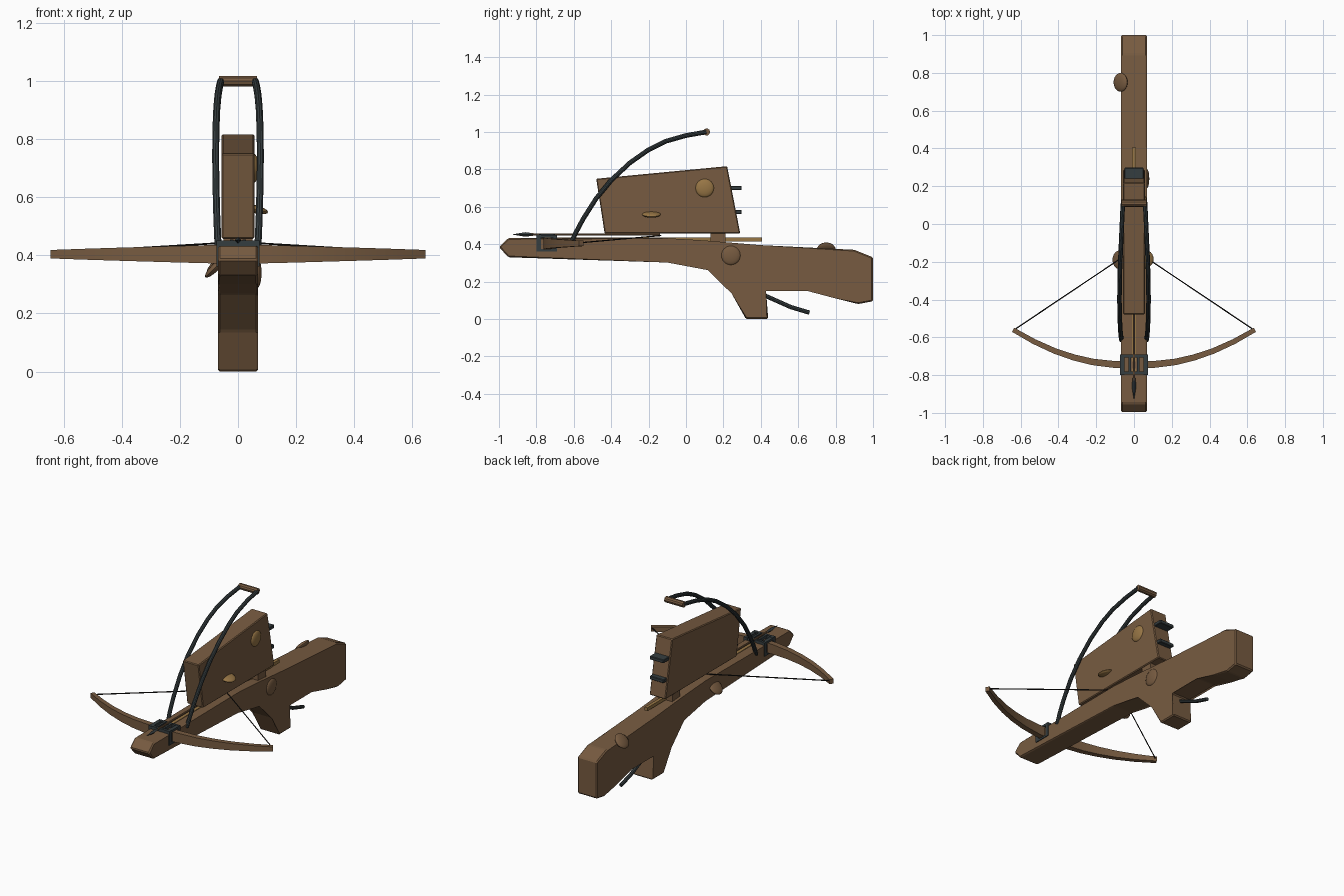
import bpy, bmesh, math
from mathutils import Vector

if "Cube" in bpy.data.objects:
    bpy.data.objects.remove(bpy.data.objects["Cube"])


def material(name, rgb):
    m = bpy.data.materials.new(name)
    m.diffuse_color = (*rgb, 1)
    m.use_nodes = True
    m.node_tree.nodes["Principled BSDF"].inputs["Base Color"].default_value = m.diffuse_color
    return m


WOOD = material("walnut wood", (0.185, 0.105, 0.052))
BRASS = material("brass", (0.31, 0.18, 0.06))
IRON = material("dark iron", (0.036, 0.047, 0.050))
CORD = material("black cord", (0.012, 0.011, 0.010))


def finish(name, bm, mat, smooth=True, bevel=0):
    if bevel:
        bmesh.ops.bevel(bm, geom=bm.edges[:], offset=bevel, segments=1, affect='EDGES')
    bmesh.ops.recalc_face_normals(bm, faces=bm.faces[:])
    for f in bm.faces:
        f.smooth = smooth
    me = bpy.data.meshes.new(name)
    bm.to_mesh(me)
    bm.free()
    if smooth:
        me.set_sharp_from_angle(angle=math.radians(35))
    me.materials.append(mat)
    ob = bpy.data.objects.new(name, me)
    bpy.context.collection.objects.link(ob)
    return ob


def extrude_profile(name, pts, half, mat, bevel):
    """Side outline in (y, z), given a thickness in x."""
    bm = bmesh.new()
    rings = [[bm.verts.new((x, y, z)) for y, z in pts] for x in (-half, half)]
    n = len(pts)
    for i in range(n):
        j = (i + 1) % n
        bm.faces.new((rings[0][i], rings[0][j], rings[1][j], rings[1][i]))
    for r in rings:
        bm.faces.new(r)
    return finish(name, bm, mat, False, bevel)


def box(name, lo, hi, mat, bevel=0):
    bm = bmesh.new()
    bmesh.ops.create_cube(bm, size=1)
    lo, hi = Vector(lo), Vector(hi)
    for v in bm.verts:
        v.co = (lo + hi) / 2 + v.co * (hi - lo)
    return finish(name, bm, mat, False, bevel)


def sweep(name, pts, radii, mat, up, sides=8, turn=0.0):
    """Tube along pts; radii holds (across, along up) per point."""
    bm = bmesh.new()
    pts, up, rings = [Vector(p) for p in pts], Vector(up), []
    for i, p in enumerate(pts):
        t = (pts[min(i + 1, len(pts) - 1)] - pts[max(i - 1, 0)]).normalized()
        a = t.cross(up).normalized()
        b = a.cross(t)
        ra, rb = radii[i] if isinstance(radii, list) else (radii, radii)
        angs = [turn + 2 * math.pi * k / sides for k in range(sides)]
        rings.append([bm.verts.new(p + a * ra * math.cos(q) + b * rb * math.sin(q)) for q in angs])
    for r, s in zip(rings, rings[1:]):
        for k in range(sides):
            j = (k + 1) % sides
            bm.faces.new((r[k], r[j], s[j], s[k]))
    bm.faces.new(rings[0])
    bm.faces.new(rings[-1])
    return finish(name, bm, mat)


def dome(name, loc, normal, r, t, mat):
    """Flattened round knob facing along normal."""
    bm = bmesh.new()
    bmesh.ops.create_uvsphere(bm, u_segments=24, v_segments=10, radius=1)
    q = Vector(normal).to_track_quat('Z', 'Y')
    for v in bm.verts:
        v.co = Vector(loc) + q @ Vector((v.co.x * r, v.co.y * r, v.co.z * t))
    return finish(name, bm, mat)


# Stock with pistol grip, and the magazine above it
extrude_profile("stock", [
    (-1, 0.385), (-0.95, 0.433), (-0.1, 0.432), (0.1, 0.42), (0.4, 0.395), (0.9, 0.37),
    (1, 0.33), (1, 0.095), (0.92, 0.08), (0.8, 0.11), (0.65, 0.157), (0.42, 0.157),
    (0.44, 0), (0.32, 0), (0.25, 0.14), (0.12, 0.268), (-0.1, 0.302), (-0.95, 0.33)],
    0.069, WOOD, 0.007)
extrude_profile("magazine", [(-0.48, 0.75), (0.22, 0.817), (0.29, 0.457), (-0.435, 0.457)],
                0.057, WOOD, 0.005)
box("magazine_foot", (-0.05, 0.13, 0.40), (0.05, 0.21, 0.458), WOOD)
for i, z in enumerate((0.70, 0.573)):
    box(f"magazine_latch_{i}", (-0.05, 0.2, z - 0.011), (0.05, 0.298, z + 0.011), IRON, 0.003)

# Bolt rail, bolt shaft and bolt head
box("bolt_rail", (-0.01, -0.78, 0.415), (0.01, 0.405, 0.436), BRASS)
sweep("bolt_shaft", [(0, -0.85, 0.452), (0, -0.14, 0.452)], 0.006, WOOD, (0, 0, 1))
sweep("bolt_head", [(0, -0.925, 0.452), (0, -0.86, 0.452), (0, -0.81, 0.452)],
      [(0.001, 0.001), (0.012, 0.012), (0.006, 0.006)], IRON, (0, 0, 1), 4)

# Bow limbs: one tapering curve of rectangular section
limb = [(0.64, -0.56, 0.0125), (0.53, -0.622, 0.0165), (0.42, -0.672, 0.02), (0.32, -0.706, 0.023),
        (0.22, -0.73, 0.026), (0.11, -0.743, 0.029)]
bow = [(-x, y, h) for x, y, h in limb] + [(0, -0.746, 0.031)] + limb[::-1]
sweep("bow", [(x, y, 0.404) for x, y, h in bow],
      [((0.008 + h * 0.35) * 1.414, (h + 0.002) * 1.414) for x, y, h in bow],
      WOOD, (0, 0, 1), 4, math.pi / 4)

# Bowstring drawn back under the magazine
sweep("bowstring", [(-0.637, -0.562, 0.408), (0, -0.135, 0.446), (0.637, -0.562, 0.408)],
      0.0035, CORD, (0, 0, 1), 6)

for s, side in ((-1, "left"), (1, "right")):
    # Iron bracket holding the bow
    def plate(part, x0, x1, y0, y1, z0, z1):
        box(f"bracket_{part}_{side}", (min(s * x0, s * x1), y0, z0),
            (max(s * x0, s * x1), y1, z1), IRON)
    plate("front", 0.055, 0.074, -0.8, -0.775, 0.37, 0.452)
    plate("back", 0.055, 0.074, -0.712, -0.69, 0.365, 0.44)
    plate("base", 0.055, 0.074, -0.8, -0.69, 0.362, 0.375)
    plate("top", 0.05, 0.074, -0.8, -0.69, 0.437, 0.45)
    plate("inner", 0.015, 0.028, -0.785, -0.7, 0.425, 0.455)
    # Curved cocking lever
    sweep(f"lever_{side}", [(s * x, y, z) for x, y, z in [
        (0.066, -0.615, 0.405), (0.070, -0.59, 0.46), (0.073, -0.55, 0.535), (0.076, -0.48, 0.645),
        (0.077, -0.40, 0.742), (0.076, -0.30, 0.835), (0.073, -0.20, 0.905), (0.069, -0.11, 0.950),
        (0.064, 0.0, 0.981), (0.059, 0.108, 1.0)]], 0.0125, IRON, (1, 0, 0), 10)
for i, y in enumerate((-0.79, -0.70)):
    box(f"bracket_bar_{i}", (-0.06, y - 0.008, 0.432), (0.06, y + 0.008, 0.452), IRON)

# Lever handle
sweep("lever_handle", [(-0.065, 0.11, 1.0), (0.065, 0.11, 1.0)], 0.019, WOOD, (0, 0, 1), 10)

# Trigger lever
sweep("trigger", [(0, 0.4, 0.135), (0, 0.47, 0.104), (0, 0.56, 0.064), (0, 0.66, 0.034)],
      0.0115, IRON, (1, 0, 0), 8)

# Round knobs
dome("magazine_knob", (0.055, 0.10, 0.70), (1, 0, 0), 0.05, 0.016, BRASS)
dome("magazine_thumb_peg", (0.055, -0.185, 0.56), (0.25, 0, 1), 0.05, 0.014, BRASS)
dome("stock_knob_right", (0.067, 0.24, 0.34), (1, 0, 0), 0.052, 0.014, WOOD)
dome("stock_knob_rear", (-0.071, 0.75, 0.372), (-0.7, 0, 0.7), 0.05, 0.016, WOOD)
dome("stock_knob_left", (-0.077, -0.19, 0.36), (-0.7, 0, 0.7), 0.05, 0.014, WOOD)
